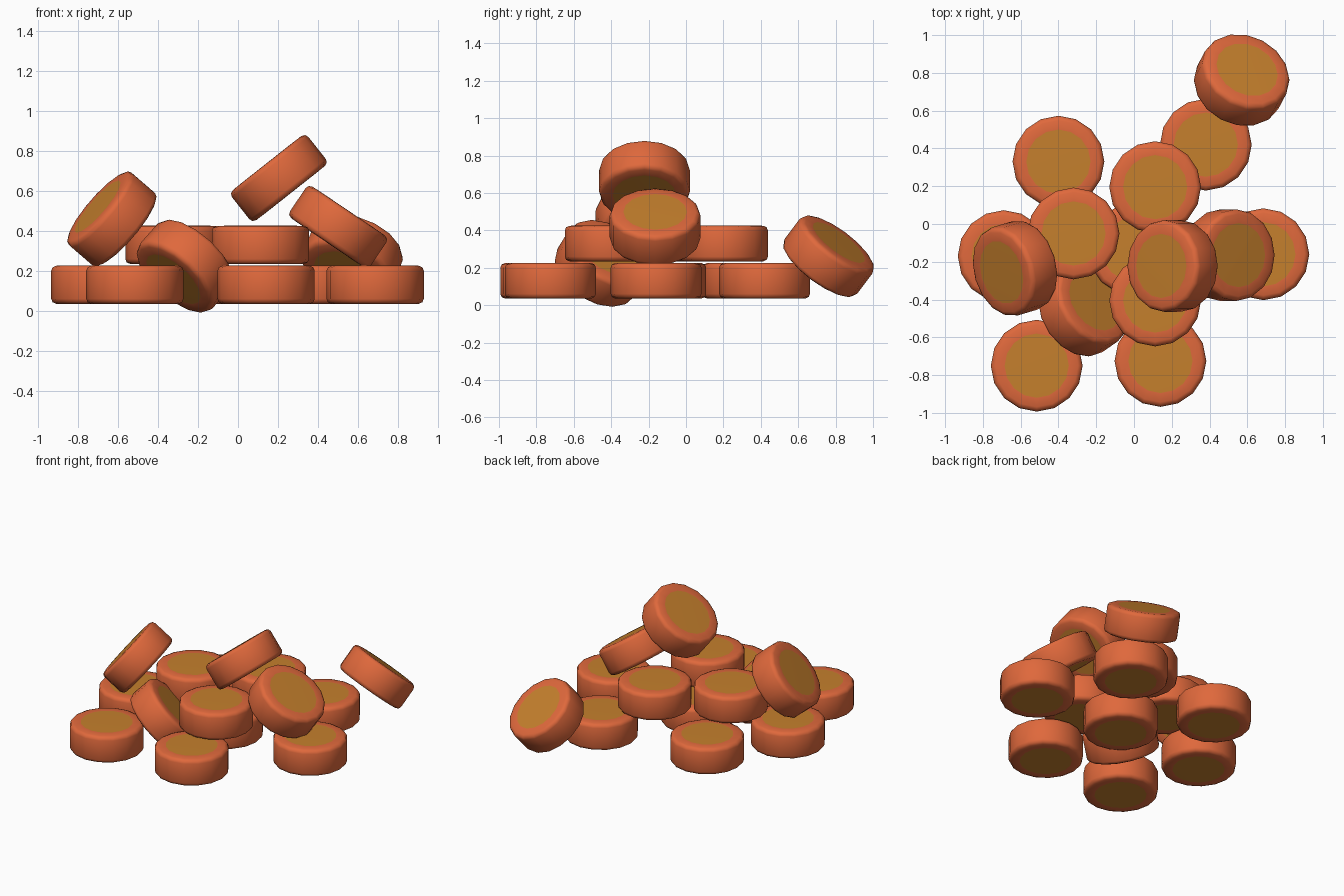
import bpy, bmesh, math
from mathutils import Vector

if "Cube" in bpy.data.objects:
    bpy.data.objects.remove(bpy.data.objects["Cube"])


def material(name, rgb):
    m = bpy.data.materials.new(name)
    m.diffuse_color = (*rgb, 1)
    m.use_nodes = True
    m.node_tree.nodes["Principled BSDF"].inputs["Base Color"].default_value = m.diffuse_color
    return m


RIM = material("burnt orange", (0.74, 0.14, 0.045))
CAP = material("golden ochre", (0.56, 0.215, 0.026))

SIDES = 16
# half profile (radius, height) of a rounded puck, top cap to bottom cap
HALF = [(0.170, 0.096), (0.218, 0.095), (0.236, 0.087), (0.243, 0.070)]
PROFILE = HALF + [(r, -z) for r, z in reversed(HALF)]


def puck_mesh():
    bm = bmesh.new()
    rings = []
    for r, z in PROFILE:
        rings.append([bm.verts.new((r * math.cos(2 * math.pi * i / SIDES),
                                    r * math.sin(2 * math.pi * i / SIDES), z))
                      for i in range(SIDES)])
    # rounded orange rim
    for a, b in zip(rings, rings[1:]):
        for i in range(SIDES):
            j = (i + 1) % SIDES
            bm.faces.new((a[i], b[i], b[j], a[j]))
    # golden caps on both ends
    for ring in (rings[0], rings[-1][::-1]):
        bm.faces.new(ring).material_index = 1
    for f in bm.faces:
        f.smooth = True
    bm.normal_update()
    me = bpy.data.meshes.new("puck")
    bm.to_mesh(me)
    bm.free()
    me.materials.append(RIM)
    me.materials.append(CAP)
    return me


MESH = puck_mesh()


def puck(name, loc, axis=(0, 0, 1)):
    ob = bpy.data.objects.new(name, MESH)
    ob.location = loc
    ob.rotation_mode = 'QUATERNION'
    if axis != (0, 0, 1):
        ob.rotation_quaternion = Vector(axis).to_track_quat('Z', 'Y')
    bpy.context.collection.objects.link(ob)


# bottom layer lying flat
for n, (x, y) in enumerate([(-0.69, -0.17), (-0.515, -0.75), (0.14, -0.725),
                            (0.685, -0.16), (0.38, 0.42), (-0.40, 0.33),
                            (0.0, -0.135)]):
    puck(f"bottom_puck_{n + 1}", (x, y, 0.131))

# second layer lying flat
for n, (x, y) in enumerate([(-0.32, -0.05), (0.112, 0.195), (0.112, -0.405)]):
    puck(f"middle_puck_{n + 1}", (x, y, 0.33))

# tumbled pucks: centre and axis direction
TILTED = [((-0.63, -0.235, 0.46), (-0.74, -0.22, 0.64)),
          ((-0.265, -0.45, 0.224), (0.60, 0.42, 0.68)),
          ((0.204, -0.222, 0.664), (-0.62, 0, 0.785)),
          ((0.50, -0.165, 0.42), (0.56, 0, 0.83)),
          ((0.57, 0.762, 0.262), (0.30, 0.57, 0.76))]
for n, (loc, axis) in enumerate(TILTED):
    puck(f"tilted_puck_{n + 1}", loc, axis)
